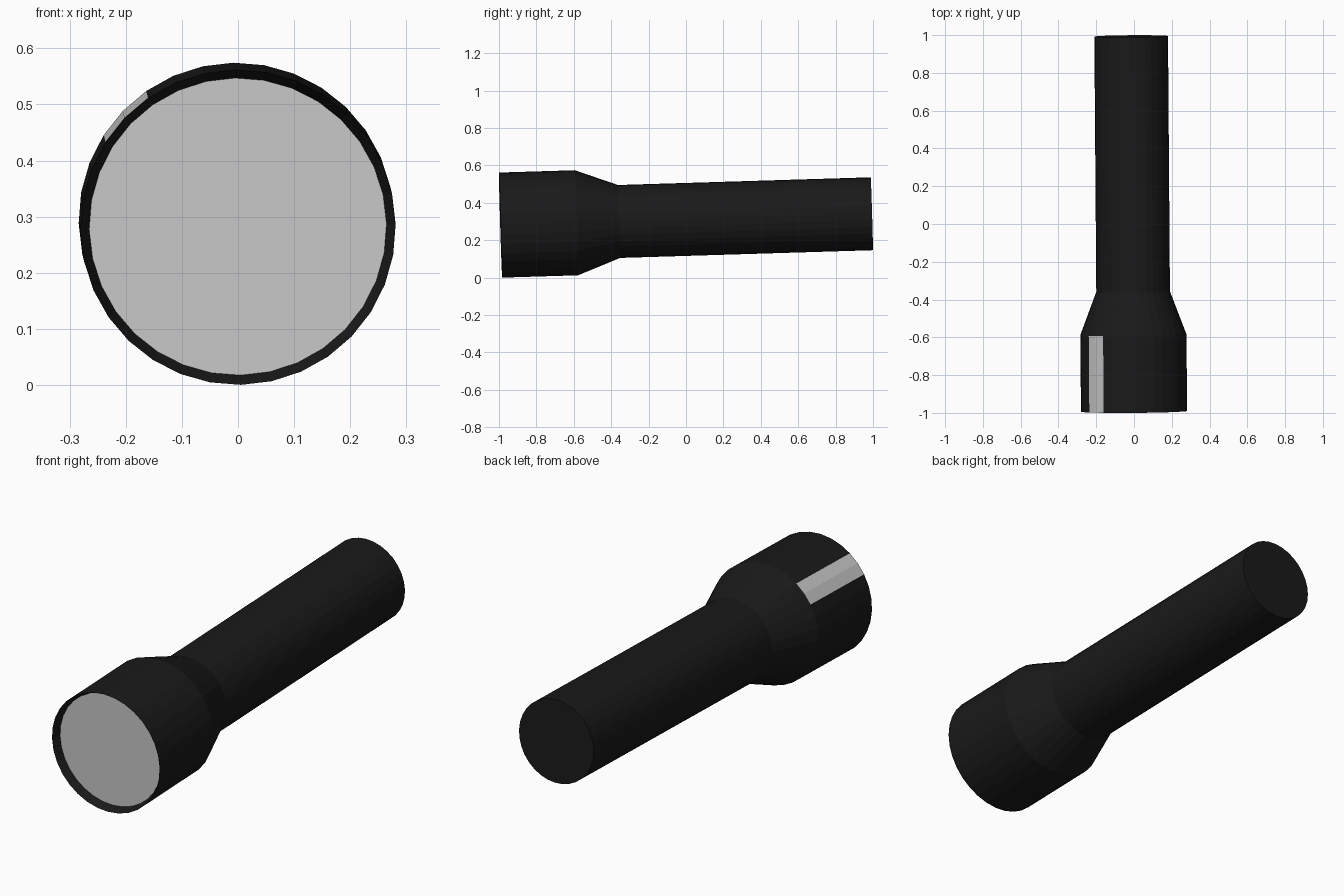
import bpy, bmesh, math
from mathutils import Matrix, Vector

if "Cube" in bpy.data.objects:
    bpy.data.objects.remove(bpy.data.objects["Cube"])

SIDES = 32
ROLL = math.radians(1.1)
# Slightly tilted resting pose; local origin is the centre of the front rim
POSE = (Matrix.Translation((0, -0.9915, 0.2812))
        @ Matrix.Rotation(0.0075, 4, 'Z') @ Matrix.Rotation(0.0305, 4, 'X'))

black = bpy.data.materials.new("black_rubber")
black.diffuse_color = (0.01, 0.01, 0.01, 1)
black.use_nodes = True
black.node_tree.nodes["Principled BSDF"].inputs["Base Color"].default_value = black.diffuse_color


def point(r, y, i):
    a = ROLL + 2 * math.pi * i / SIDES
    return Vector((-r * math.sin(a), y, r * math.cos(a)))


def make(name, bm, mat=None):
    bmesh.ops.remove_doubles(bm, verts=bm.verts, dist=1e-5)
    me = bpy.data.meshes.new(name)
    bm.to_mesh(me)
    bm.free()
    me.transform(POSE)
    if mat:
        me.materials.append(mat)
    ob = bpy.data.objects.new(name, me)
    bpy.context.collection.objects.link(ob)


def quad(bm, p, q, i):
    corners = (point(*p, i), point(*q, i), point(*q, i + 1), point(*p, i + 1))
    bm.faces.new([bm.verts.new(c) for c in corners])


def disc(bm, r, y, order):
    bm.faces.new([bm.verts.new(point(r, y, i)) for i in order])


# Casing: recessed rim, wide head, cone, handle and flat tail
LENS = (0.265, 0.038)
RIM, HEAD = (0.281, 0.0), (0.281, 0.406)
profile = [LENS, RIM, HEAD, (0.195, 0.634), (0.195, 1.986)]
STRIP = (3, 4)
bm = bmesh.new()
for p, q in zip(profile, profile[1:]):
    for i in range(SIDES):
        if not (p == RIM and i in STRIP):
            quad(bm, p, q, i)
disc(bm, *profile[-1], reversed(range(SIDES)))
make("casing", bm, black)

# Pale switch strip along the head
bm = bmesh.new()
for i in STRIP:
    quad(bm, RIM, HEAD, i)
make("switch_strip", bm)

# Lens set inside the rim
bm = bmesh.new()
disc(bm, *LENS, range(SIDES))
make("lens", bm)
